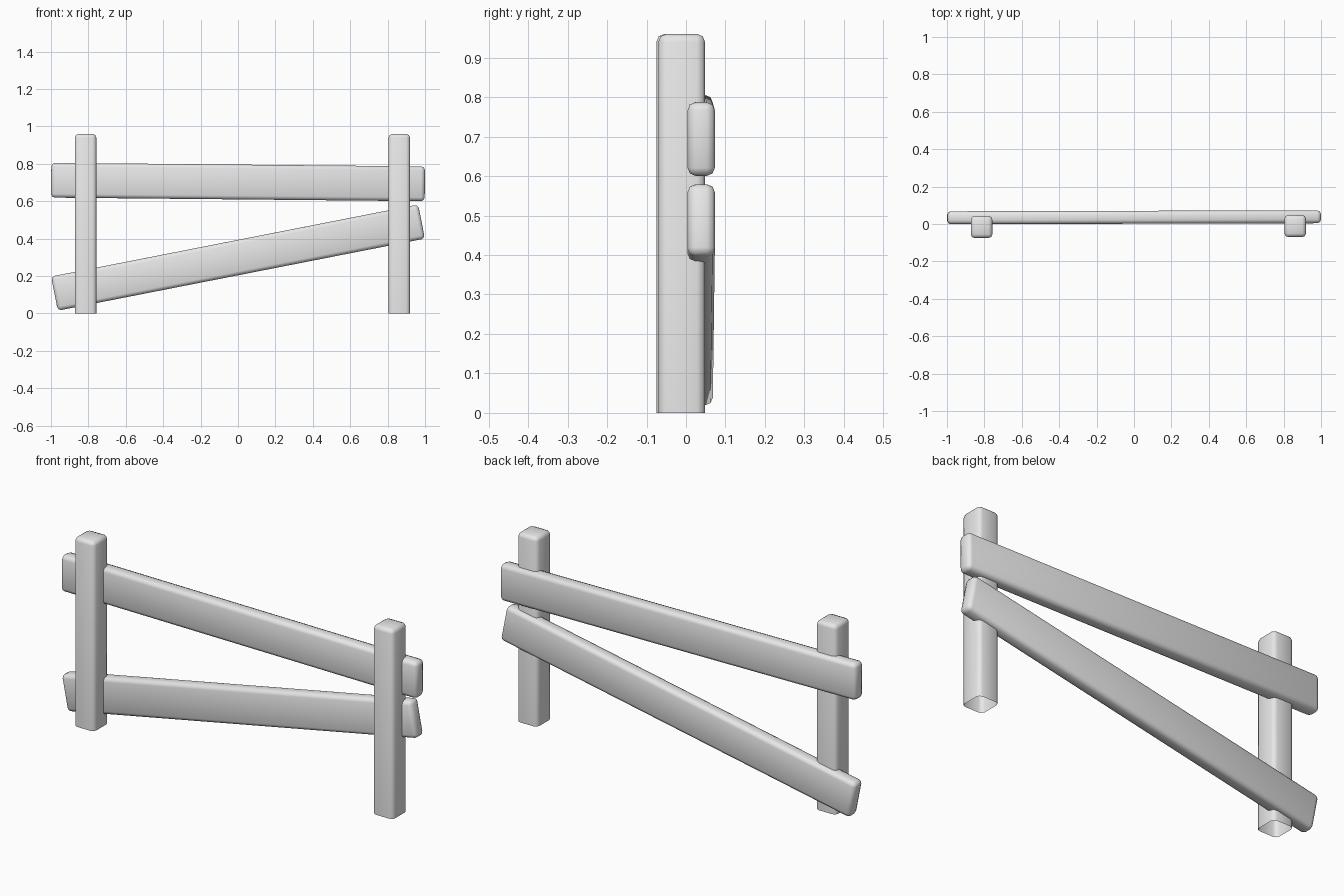
import bpy, bmesh, math
from mathutils import Matrix, Vector

cube = bpy.data.objects.get("Cube")
if cube:
    bpy.data.objects.remove(cube, do_unlink=True)

grey = bpy.data.materials.new("plain grey")
grey.use_nodes = True
grey.diffuse_color = (0.8, 0.8, 0.8, 1)
grey.node_tree.nodes["Principled BSDF"].inputs["Base Color"].default_value = (0.8, 0.8, 0.8, 1)


def beam(name, size, centre, pitch=0, yaw=0, bevel=0.02, open_base=False):
    """Chamfered, smooth-shaded box; open_base leaves the foot square and uncapped."""
    bm = bmesh.new()
    bmesh.ops.create_cube(bm, size=1)
    bmesh.ops.scale(bm, vec=size, verts=bm.verts)
    if open_base:
        foot = [f for f in bm.faces if f.normal.z < -0.5]
        bmesh.ops.delete(bm, geom=foot, context='FACES_ONLY')
    edges = [e for e in bm.edges if len(e.link_faces) == 2]
    bmesh.ops.bevel(bm, geom=edges, offset=bevel, segments=2, profile=0.5, affect='EDGES')
    for f in bm.faces:
        f.smooth = True
    mesh = bpy.data.meshes.new(name)
    bm.to_mesh(mesh)
    bm.free()
    mesh.materials.append(grey)
    obj = bpy.data.objects.new(name, mesh)
    bpy.context.collection.objects.link(obj)
    obj.matrix_world = (Matrix.Translation(Vector(centre))
                        @ Matrix.Rotation(math.radians(yaw), 4, 'Z')
                        @ Matrix.Rotation(math.radians(-pitch), 4, 'Y'))
    return obj


# Upright posts
POST = (0.115, 0.118, 0.96)
beam("right_post", POST, (-0.815, -0.016, 0.48), open_base=True)
beam("left_post", POST, (0.862, -0.011, 0.48), open_base=True)

# Rails fixed behind the posts: one nearly level, one sloping
beam("upper_rail", (1.998, 0.069, 0.186), (0, 0.036, 0.703), pitch=-0.55, yaw=0.15)
beam("lower_rail", (2.0, 0.069, 0.186), (0, 0.036, 0.299), pitch=11.1, yaw=0.15)
